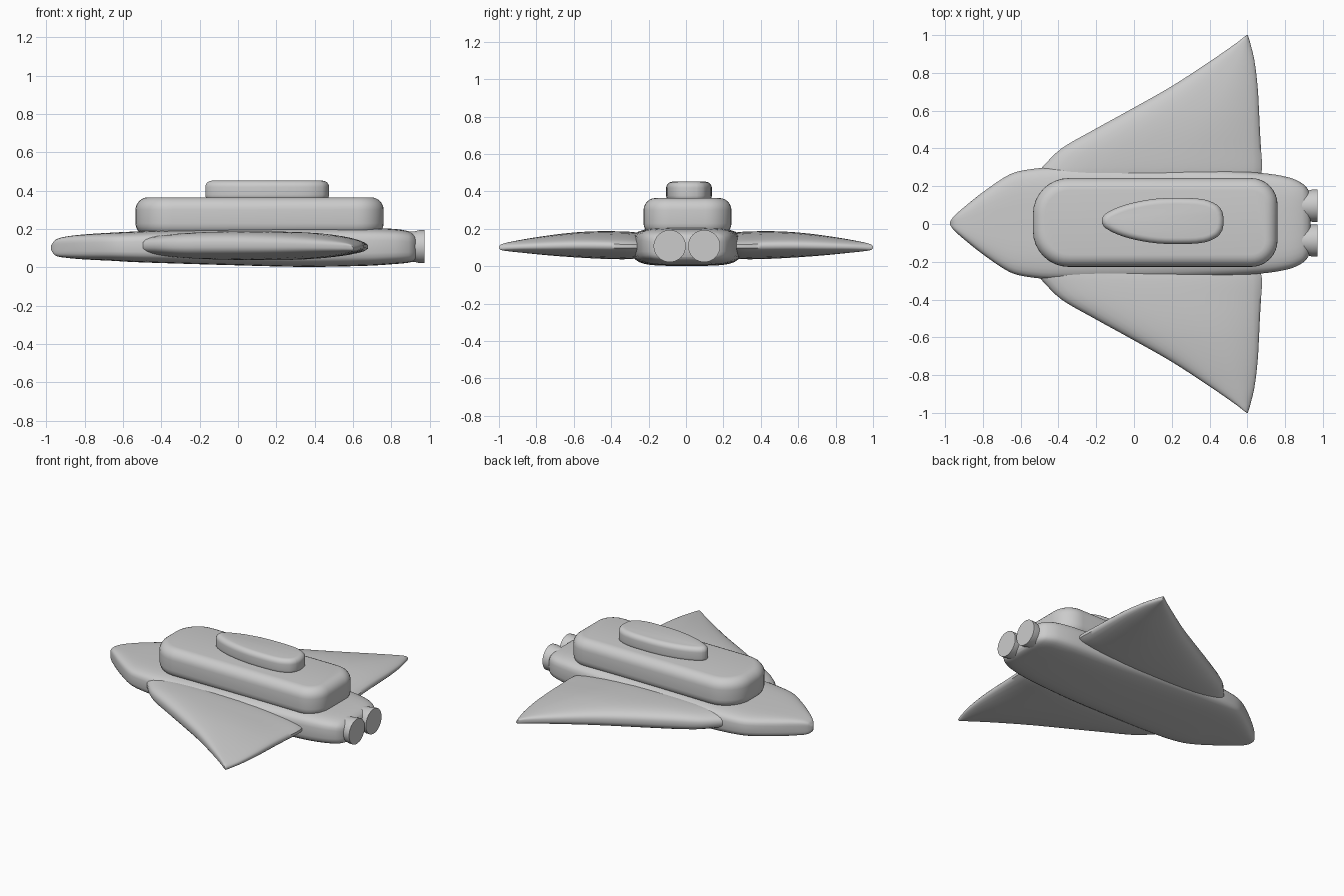
import bpy, bmesh, math
from mathutils import Vector

cube = bpy.data.objects.get("Cube")
if cube:
    bpy.data.objects.remove(cube, do_unlink=True)

grey = bpy.data.materials.new("light grey")
grey.use_nodes = True
tone = (0.6, 0.6, 0.6, 1)
grey.diffuse_color = tone
grey.node_tree.nodes["Principled BSDF"].inputs["Base Color"].default_value = tone


def finish(name, bm, angle=40):
    bmesh.ops.recalc_face_normals(bm, faces=bm.faces[:])
    mesh = bpy.data.meshes.new(name)
    bm.to_mesh(mesh)
    bm.free()
    mesh.materials.append(grey)
    obj = bpy.data.objects.new(name, mesh)
    bpy.context.collection.objects.link(obj)
    bpy.ops.object.select_all(action="DESELECT")
    obj.select_set(True)
    bpy.context.view_layer.objects.active = obj
    bpy.ops.object.shade_smooth_by_angle(angle=math.radians(angle))
    return obj


def spline(keys, steps=4):
    """Smooth interpolation through key tuples."""
    pts = [Vector(k) for k in keys]
    out = []
    for i in range(len(pts) - 1):
        a, b = pts[i], pts[i + 1]
        ta = (b - pts[max(i - 1, 0)]) * (b[0] - a[0]) / (b[0] - pts[max(i - 1, 0)][0])
        nxt = pts[min(i + 2, len(pts) - 1)]
        tb = (nxt - a) * (b[0] - a[0]) / (nxt[0] - a[0])
        for s in range(steps):
            t = s / steps
            out.append(a * (2*t**3 - 3*t**2 + 1) + ta * (t**3 - 2*t**2 + t)
                       + b * (3*t**2 - 2*t**3) + tb * (t**3 - t**2))
    return out + [pts[-1]]


def squircle(power, count=32):
    """Unit superellipse points."""
    for i in range(count):
        a = math.tau * (i + 0.5) / count
        c, s = math.cos(a), math.sin(a)
        yield (math.copysign(abs(c) ** (2 / power), c),
               math.copysign(abs(s) ** (2 / power), s))


def skin(name, rings, angle=40):
    """Closed surface through a list of rings of points."""
    bm = bmesh.new()
    loops = [[bm.verts.new(p) for p in ring] for ring in rings]
    n = len(loops[0])
    for a, b in zip(loops, loops[1:]):
        for i in range(n):
            j = (i + 1) % n
            bm.faces.new((a[i], a[j], b[j], b[i]))
    bm.faces.new(loops[0])
    bm.faces.new(loops[-1])
    return finish(name, bm, angle)


def slab(name, outline, z0, z1, radius):
    """Extruded outline with rounded rims."""
    bm = bmesh.new()
    base = bm.faces.new([bm.verts.new((x, y, z0)) for x, y in outline])
    ext = bmesh.ops.extrude_face_region(bm, geom=[base], use_keep_orig=True)
    top = [v for v in ext["geom"] if isinstance(v, bmesh.types.BMVert)]
    bmesh.ops.translate(bm, verts=top, vec=(0, 0, z1 - z0))
    rims = [e for e in bm.edges if abs(e.verts[0].co.z - e.verts[1].co.z) < 1e-5]
    bmesh.ops.bevel(bm, geom=rims, offset=radius, segments=6, profile=0.5,
                    affect="EDGES", clamp_overlap=True)
    return finish(name, bm)


# Hull: x, half width, bottom, top
hull = [(-0.975, 0.006, 0.09, 0.115), (-0.955, 0.035, 0.062, 0.142),
        (-0.9, 0.085, 0.05, 0.16), (-0.8, 0.165, 0.041, 0.172),
        (-0.66, 0.258, 0.034, 0.181), (-0.56, 0.285, 0.028, 0.186),
        (-0.4, 0.298, 0.022, 0.193), (0.0, 0.295, 0.01, 0.202),
        (0.35, 0.285, 0.002, 0.207), (0.68, 0.266, 0.008, 0.206),
        (0.82, 0.243, 0.017, 0.2), (0.89, 0.212, 0.024, 0.188),
        (0.922, 0.178, 0.034, 0.17), (0.935, 0.14, 0.05, 0.15)]
skin("hull", [[(x, 0.004 + w * c, (z0 + z1) / 2 + (z1 - z0) / 2 * s)
               for c, s in squircle(4.2)] for x, w, z0, z1 in spline(hull)], 50)

# Wings: span, leading edge, trailing edge, bottom, top
wing = [(0.25, -0.53, 0.672, 0.045, 0.178), (0.3, -0.488, 0.68, 0.038, 0.184),
        (0.4, -0.385, 0.674, 0.038, 0.187), (0.5, -0.212, 0.668, 0.042, 0.186),
        (0.6, -0.03, 0.663, 0.048, 0.18), (0.73, 0.2, 0.655, 0.058, 0.165),
        (0.87, 0.415, 0.637, 0.072, 0.143), (0.96, 0.545, 0.615, 0.082, 0.125),
        (0.99, 0.583, 0.606, 0.088, 0.115), (1.0, 0.597, 0.602, 0.098, 0.106)]
for side, label in ((1, "left_wing"), (-1, "right_wing")):
    rings = []
    for y, x0, x1, z0, z1 in spline(wing):
        ring = []
        for c, s in squircle(2.8):
            thin = 1 - 0.3 * max(c, 0) ** 2
            ring.append(((x0 + x1) / 2 + (x1 - x0) / 2 * c, side * y,
                         (z0 + z1) / 2 - 0.004 * c + (z1 - z0) / 2 * s * thin))
        rings.append(ring)
    skin(label, rings, 50)

# Main deck: rectangle with larger corners toward the nose
deck = []
for cx, cy, r, start in ((0.62, 0.095, 0.14, 0), (-0.345, 0.045, 0.19, 90),
                         (-0.345, -0.045, 0.19, 180), (0.62, -0.095, 0.14, 270)):
    for k in range(9):
        a = math.radians(start + k * 11.25)
        deck.append((cx + r * math.cos(a), 0.008 + cy + r * math.sin(a)))
slab("main_deck", deck, 0.165, 0.365, 0.065)

# Canopy: teardrop outline tapering toward the nose
half = spline([(-0.17, 0.012), (-0.155, 0.035), (-0.09, 0.07), (0.0, 0.098),
               (0.12, 0.118), (0.25, 0.122), (0.37, 0.114), (0.44, 0.085),
               (0.467, 0.05), (0.475, 0.015)], 3)
canopy = [(p[0], 0.016 + p[1]) for p in half]
canopy += [(p[0], 0.016 - p[1]) for p in reversed(half)]
slab("canopy", canopy, 0.345, 0.452, 0.04)

# Engines: slightly flared nozzles
for side, label in ((1, "left_engine"), (-1, "right_engine")):
    skin(label, [[(x, 0.005 + side * 0.092 + r * c, 0.108 + r * s)
                  for c, s in squircle(2, 28)]
                 for x, r in ((0.8, 0.078), (0.92, 0.08), (0.945, 0.086), (0.972, 0.086))])
